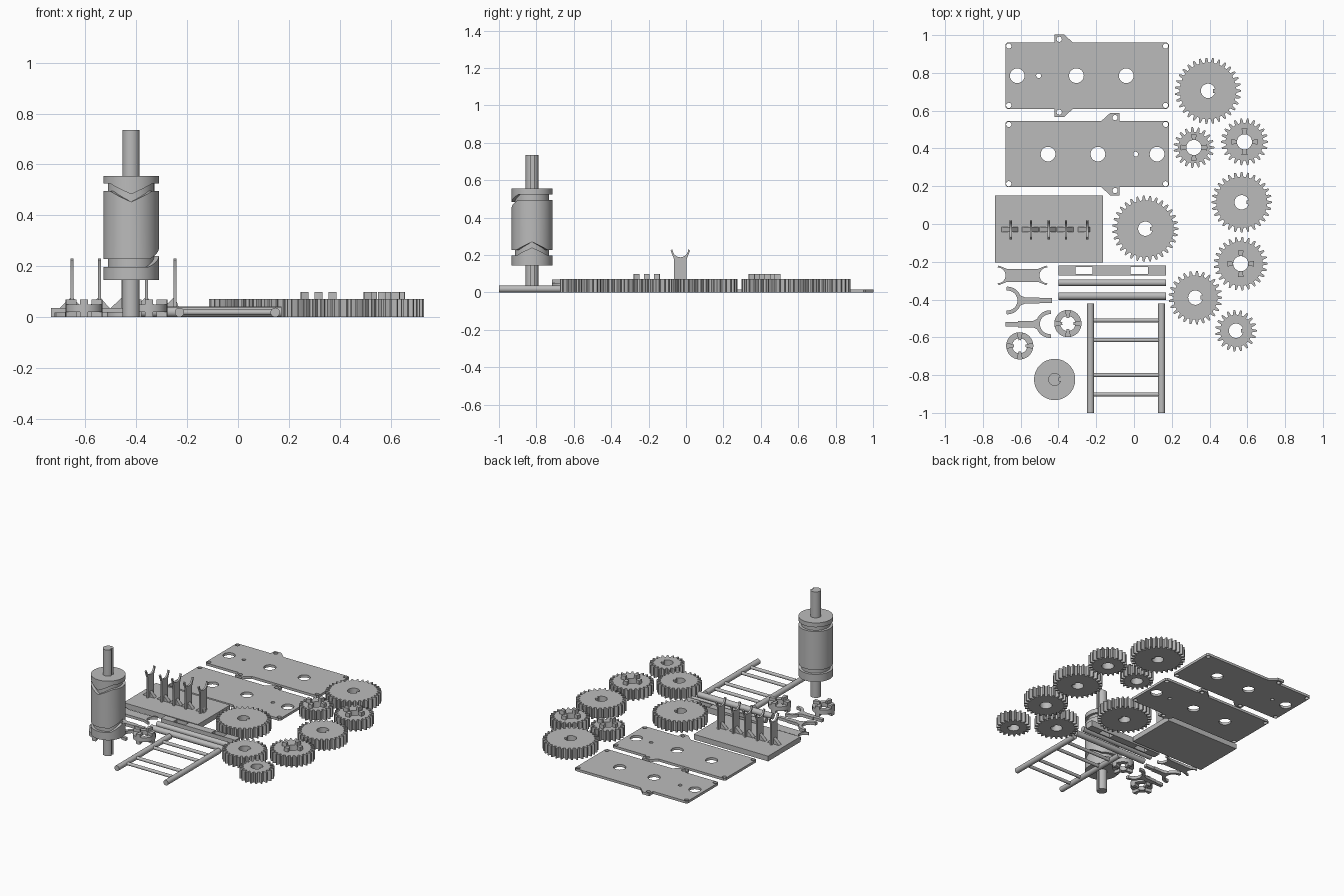
import bpy, bmesh
from math import pi, sin, cos, tau
from mathutils import Matrix

if "Cube" in bpy.data.objects:
    bpy.data.objects.remove(bpy.data.objects["Cube"], do_unlink=True)

grey = bpy.data.materials.new("light grey")
grey.use_nodes = True
COLOUR = (0.5, 0.5, 0.5, 1)
grey.diffuse_color = COLOUR
grey.node_tree.nodes["Principled BSDF"].inputs["Base Color"].default_value = COLOUR


def add_object(name, mesh, matrix=None):
    ob = bpy.data.objects.new(name, mesh)
    bpy.context.collection.objects.link(ob)
    if matrix:
        ob.matrix_world = matrix
    mesh.materials.clear()
    mesh.materials.append(grey)
    bpy.ops.object.select_all(action='DESELECT')
    ob.select_set(True)
    bpy.context.view_layer.objects.active = ob
    bpy.ops.object.shade_smooth_by_angle(angle=0.5)
    return ob


def prism(name, loops, z0, z1, matrix=None):
    """Extrude an outline, with any further loops as holes, from z0 to z1."""
    curve = bpy.data.curves.new(name, 'CURVE')
    curve.dimensions, curve.fill_mode = '2D', 'BOTH'
    curve.extrude = (z1 - z0) / 2
    for loop in loops:
        spline = curve.splines.new('POLY')
        spline.points.add(len(loop) - 1)
        for p, (x, y) in zip(spline.points, loop):
            p.co = (x, y, 0, 1)
        spline.use_cyclic_u = True
    temp = bpy.data.objects.new(name, curve)
    mesh = bpy.data.meshes.new_from_object(temp)
    bpy.data.objects.remove(temp)
    bm = bmesh.new()
    bm.from_mesh(mesh)
    bmesh.ops.remove_doubles(bm, verts=bm.verts, dist=1e-5)
    bmesh.ops.translate(bm, verts=bm.verts, vec=(0, 0, (z0 + z1) / 2))
    bmesh.ops.recalc_face_normals(bm, faces=bm.faces)
    bm.to_mesh(mesh)
    bm.free()
    return add_object(name, mesh, matrix)


def arc(x, y, r, a0=0, a1=tau, n=32):
    full = abs(a1 - a0) >= tau - 1e-6
    return [(x + r * cos(a0 + (a1 - a0) * i / n), y + r * sin(a0 + (a1 - a0) * i / n))
            for i in range(n if full else n + 1)]


def box(x0, x1, y0, y1):
    return [(x0, y0), (x1, y0), (x1, y1), (x0, y1)]


def rod(name, p, axis, length, r, n=24):
    bm = bmesh.new()
    bmesh.ops.create_cone(bm, cap_ends=True, segments=n, radius1=r, radius2=r, depth=length)
    turn = Matrix.Rotation(pi / 2, 4, 'Y' if axis == 'X' else 'X')
    mesh = bpy.data.meshes.new(name)
    bm.to_mesh(mesh)
    bm.free()
    return add_object(name, mesh, Matrix.Translation(p) @ turn)


def keyed_circle(r, depth):
    # circle with a square key reaching inward on the +x side
    return arc(0, 0, r, 0.28, tau - 0.28, 32) + [(r - depth, -r * 0.27), (r - depth, r * 0.27)]


def dogs(name, x, y, z0, z1, r0, r1):
    for k in range(4):
        a = k * pi / 2
        prism(name, [arc(x, y, r1, a - .22, a + .22, 6) + arc(x, y, r0, a + .22, a - .22, 6)], z0, z1)


# Side plates, the second a mirrored copy of the first
def plate(name, cx, cy, flip):
    def f(pts):
        return [(cx + flip * u, cy + v) for u, v in pts]
    hw, hh, top = 0.433, 0.175, 0.218
    half = [(hw, hh - .01), (hw - .01, hh), (-.075, hh), (-.122, top), (-.172, top), (-.172, hh),
            (-hw + .01, hh), (-hw, hh - .01)]
    outline = half + [(u, -v) for u, v in reversed(half)]
    holes = [arc(u, 0, .039) for u in (-.37, -.057, .207)] + [arc(-.257, 0, .013, n=16)]
    for s in (1, -1):
        holes += [arc(u, s * v, .014, n=16) for u, v in
                  ((hw - .018, hh - .018), (-hw + .018, hh - .018), (-.148, hh + .018))]
    prism(name, [f(p) for p in [outline] + holes], 0, .017)


plate("back_side_plate", -.248, .785, 1)
plate("front_side_plate", -.248, .37, -1)


# Spur gears: centre, outer radius, whether it carries dog teeth
def gear(name, x, y, r, has_dogs):
    n = round(2 * r / .0105 - 2)
    root = r - .025
    pts = []
    for i in range(n):
        a, p = tau * i / n, tau / n
        for d, rad in ((-.3, root), (-.23, root + .012), (-.11, r), (.11, r), (.23, root + .012), (.3, root)):
            pts.append((rad * cos(a + d * p), rad * sin(a + d * p)))
    hole = arc(0, 0, .04) if has_dogs else keyed_circle(.038, .012)
    prism(name, [pts, hole], 0, .072, Matrix.Translation((x, y, 0)))
    if has_dogs:
        dogs(name + "_dog", x, y, .072, .098, .04, .071)


for i, g in enumerate([(.392, .705, .175, False), (.317, .405, .108, True), (.585, .435, .125, True),
                       (.57, .115, .16, False), (.565, -.21, .142, True), (.325, -.39, .142, False),
                       (.54, -.565, .11, False), (.06, -.025, .175, False)]):
    gear(f"gear_{i + 1}", *g)

# Sliding dog collars
for x, y in ((-.35, -.527), (-.605, -.645)):
    ring = [arc(x, y, .072), arc(x, y, .04)]
    prism("collar_ring", ring, .02, .05)
    for z in (0, .05):
        dogs("collar_dog", x, y, z, z + .02, .03, .072)

# Base block with five standing saddles
prism("base_block", [box(-.735, -.165, -.205, .15)], 0, .036)


def saddle_end(height):
    tip = height - .006
    return ([(.034, tip - .045), (.052, tip), (.044, height)]
            + arc(0, height, .042, 0, -pi, 14)
            + [(-.044, height), (-.052, tip), (-.034, tip - .045)])


stand = [(-.034, 0), (.034, 0)] + saddle_end(.194)
upright = Matrix(((0, 0, 1, 0), (1, 0, 0, 0), (0, 1, 0, 0), (0, 0, 0, 1)))
xz_plane = Matrix.Rotation(pi / 2, 4, 'X')
xs = (-.653, -.545, -.452, -.36, -.248)
for x in xs:
    prism("standing_saddle", [stand], -.006, .006, Matrix.Translation((x, -.03, .036)) @ upright)
    right = .016 if x == xs[-1] else .04
    prism("saddle_gusset", [[(-.048, 0), (right, 0), (0, .045)]], -.013, .013,
          Matrix.Translation((x, -.03, .036)) @ xz_plane)

# Loose saddle, lying flat with both ends hollowed
end = saddle_end(.132)
loose = [(v, u) for u, v in end] + [(-v, -u) for u, v in end]
prism("loose_saddle", [loose], 0, .018, Matrix.Translation((-.59, -.272, 0)))

# Two shift forks lying flat, opposite ways round
for x, y, turn in ((-.67, -.405, 0), (-.445, -.53, pi)):
    place = Matrix.Translation((x, y, 0)) @ Matrix.Rotation(turn, 4, 'Z')
    prism("shift_fork_claw", [arc(0, 0, .073, -1.65, 1.65, 24) + arc(0, 0, .053, 1.65, -1.65, 24)],
          0, .02, place)
    prism("shift_fork_stem", [[(.062, -.03), (.09, -.017), (.17, -.017), (.17, -.012), (.235, -.012),
                               (.235, .012), (.17, .012), (.17, .017), (.09, .017), (.062, .03)]],
          0, .02, place)

# Slotted bar and plain rods
prism("slotted_bar", [box(-.4, .17, -.272, -.22), box(-.31, -.22, -.265, -.227), box(-.018, .075, -.265, -.227)],
      0, .042)
rod("back_rod", (-.115, -.311, .018), 'X', .57, .018)
rod("front_rod", (-.115, -.382, .02), 'X', .57, .02)

# Ladder-like shaft frame
for x in (-.23, .146):
    rod("frame_rail", (x, -.71, .0185), 'Y', .58, .0185)
for y in (-.51, -.615, -.80, -.902):
    rod("frame_rung", (-.042, y, .0185), 'X', .376, .011, 16)

# Cam drum with two winding grooves
N, R, DEPTH, GAP = 72, .109, .018, .015


def kick(a, centre):
    d = abs((a - centre + pi) % tau - pi)
    return .042 * max(0, 1 - d / .85)


bm = bmesh.new()
columns = []
for i in range(N):
    a = tau * i / N
    low, high = .213 + kick(a, 0), .51 - kick(a, -pi / 2)
    rows = [(R, .145)]
    for z in (low, high):
        rows += [(R, z - GAP), (R - DEPTH, z - GAP), (R - DEPTH, z + GAP), (R, z + GAP)]
    rows.append((R, .555))
    columns.append([bm.verts.new((r * cos(a), r * sin(a), z)) for r, z in rows])
for i in range(N):
    c, d = columns[i], columns[(i + 1) % N]
    for j in range(len(c) - 1):
        bm.faces.new((c[j], d[j], d[j + 1], c[j + 1]))
bm.faces.new([c[0] for c in reversed(columns)])
bm.faces.new([c[-1] for c in columns])
drum = bpy.data.meshes.new("cam_drum")
bm.to_mesh(drum)
bm.free()
drum_place = Matrix.Translation((-.42, -.823, 0))
add_object("cam_drum", drum, drum_place)
prism("drum_shaft", [keyed_circle(.034, .012)], 0, .735, drum_place)
